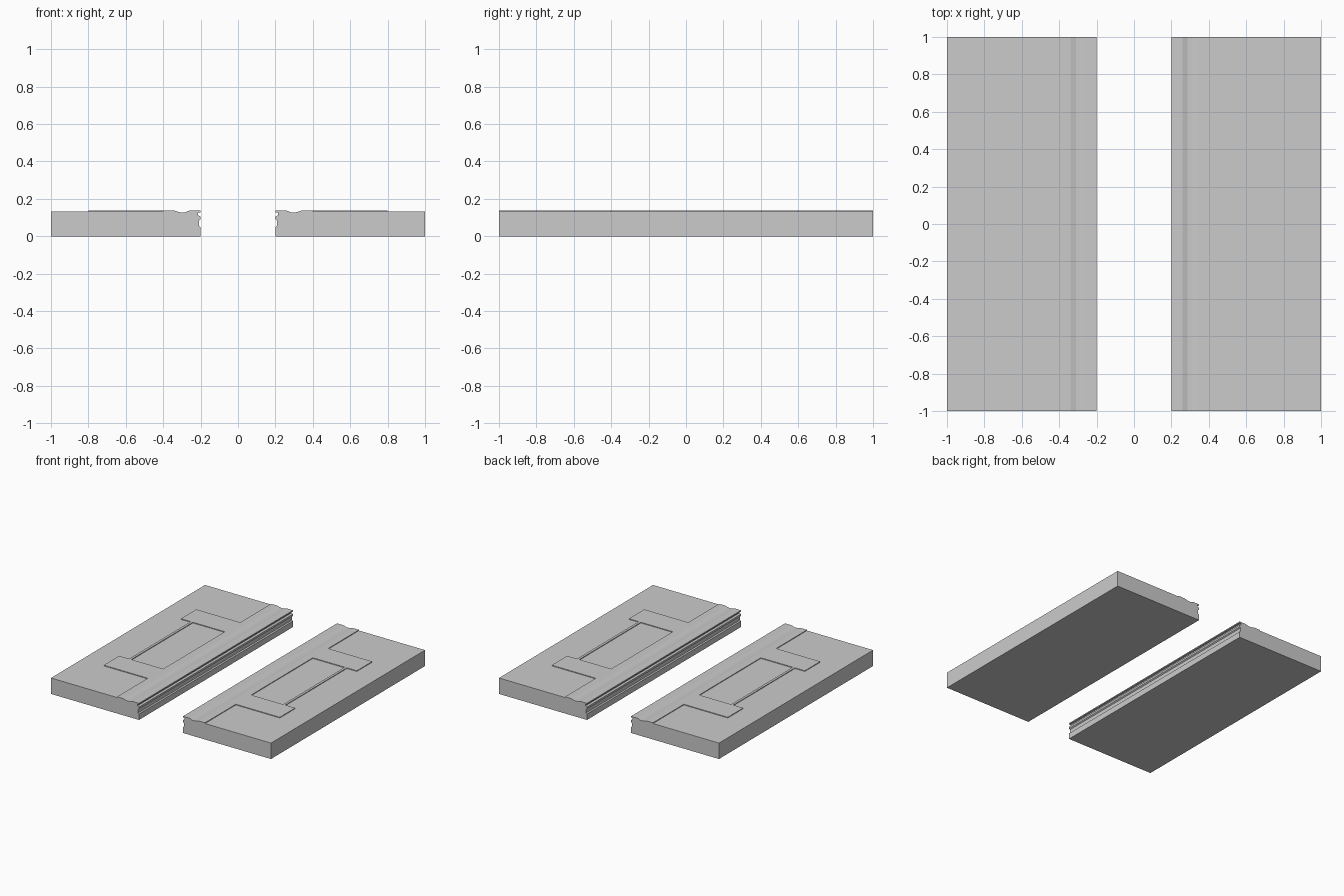
import bpy, bmesh

if "Cube" in bpy.data.objects:
    bpy.data.objects.remove(bpy.data.objects["Cube"])

LOW, HIGH = 0.131, 0.137   # ground level and raised paving level


def prism(name, outline, side, y0, y1):
    """Extrude an (x, z) outline along y; side mirrors it across x = 0."""
    bm = bmesh.new()
    face = bm.faces.new([bm.verts.new((side * x, y0, z)) for x, z in outline])
    ext = bmesh.ops.extrude_face_region(bm, geom=[face])
    verts = [v for v in ext["geom"] if isinstance(v, bmesh.types.BMVert)]
    bmesh.ops.translate(bm, verts=verts, vec=(0, y1 - y0, 0))
    bmesh.ops.recalc_face_normals(bm, faces=bm.faces)
    mesh = bpy.data.meshes.new(name)
    bm.to_mesh(mesh)
    bm.free()
    obj = bpy.data.objects.new(name, mesh)
    bpy.context.collection.objects.link(obj)
    return obj


def raised(name, x0, x1, y0, y1, side):
    """Thin raised strip sitting just into the slab."""
    z0 = LOW - 0.004
    return prism(name, [(x0, z0), (x1, z0), (x1, HIGH), (x0, HIGH)], side, y0, y1)


# Slab cross-section: raised curb strip, shallow gutter, notched inner wall
slab = [
    (1.0, 0), (1.0, LOW), (0.40, LOW), (0.40, HIGH), (0.34, HIGH),
    (0.31, 0.128), (0.285, 0.128), (0.26, HIGH), (0.20, HIGH),
    (0.20, 0.128), (0.214, 0.126), (0.214, 0.112), (0.20, 0.106),
    (0.20, 0.090), (0.209, 0.083), (0.209, 0.055), (0.20, 0.048), (0.20, 0),
]

for label, s in (("left", -1), ("right", 1)):
    prism(f"{label}_bank_slab", slab, s, -1, 1)
    # Two raised arms joined by a narrow bar
    raised(f"{label}_front_arm", 0.40, 0.80, -0.60, -0.40, s)
    raised(f"{label}_back_arm", 0.40, 0.80, 0.40, 0.60, s)
    raised(f"{label}_narrow_bar", 0.69, 0.71, -0.40, 0.40, s)
